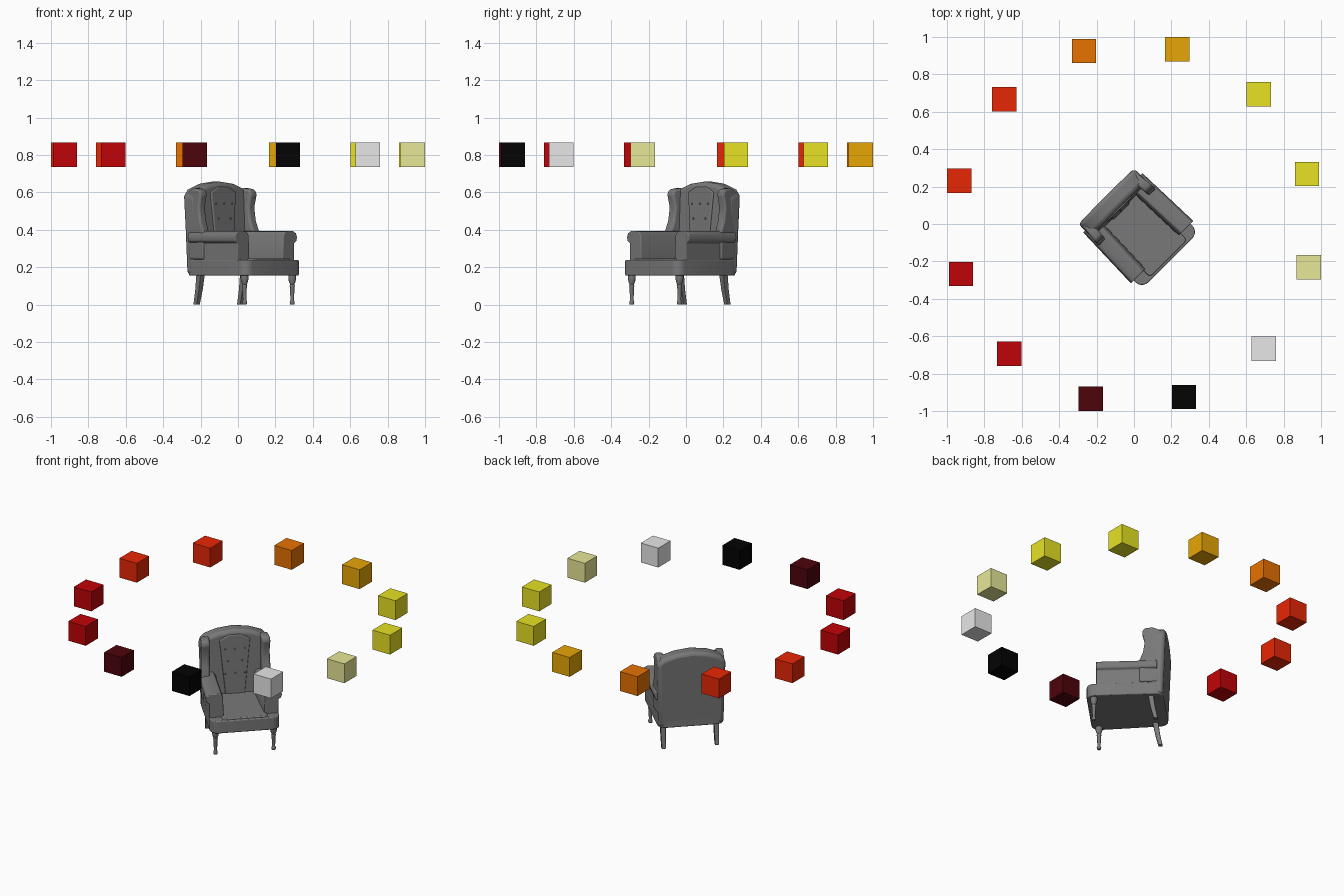
import bpy, bmesh
from math import sin, cos, pi, radians
from mathutils import Matrix, Vector

old = bpy.data.objects.get("Cube")
if old:
    bpy.data.objects.remove(old, do_unlink=True)


def material(name, r, g, b):
    m = bpy.data.materials.new(name)
    m.use_nodes = True
    m.diffuse_color = (r, g, b, 1)
    m.node_tree.nodes["Principled BSDF"].inputs["Base Color"].default_value = (r, g, b, 1)
    return m


grey = material("charcoal fabric", .19, .19, .19)
black = material("black", .001, .001, .001)
maroon = material("maroon", .075, .001, .003)
dark_red = material("dark red", .53, .001, .002)
red = material("red", 1, .025, .002)
orange = material("orange", 1, .21, .001)
amber = material("amber", 1, .48, .002)
yellow = material("yellow", 1, .95, .022)
pale = material("pale yellow", 1, 1, .39)
white = material("white", 1, 1, 1)

# The armchair is modelled facing -y and turned as a whole
TURN = Matrix.Rotation(radians(45), 4, "Z")


def finish(name, bm, mat, turn=True, bevel=0, smooth=True):
    bmesh.ops.recalc_face_normals(bm, faces=bm.faces)
    if turn:
        bm.transform(TURN)
    mesh = bpy.data.meshes.new(name)
    bm.to_mesh(mesh)
    bm.free()
    mesh.materials.append(mat)
    ob = bpy.data.objects.new(name, mesh)
    bpy.context.collection.objects.link(ob)
    if bevel:
        mod = ob.modifiers.new("soft edges", "BEVEL")
        mod.width, mod.segments = bevel, 3
        mod.limit_method, mod.angle_limit = "ANGLE", radians(40)
    if smooth:
        bpy.ops.object.select_all(action="DESELECT")
        ob.select_set(True)
        bpy.context.view_layer.objects.active = ob
        bpy.ops.object.shade_smooth_by_angle(angle=radians(40))
    return ob


def loft(rings):
    """Skin a list of equal-length point rings and cap both ends."""
    bm = bmesh.new()
    vs = [[bm.verts.new(p) for p in ring] for ring in rings]
    n = len(vs[0])
    for a, b in zip(vs, vs[1:]):
        for i in range(n):
            j = (i + 1) % n
            bm.faces.new((a[i], a[j], b[j], b[i]))
    bm.faces.new(vs[0])
    bm.faces.new(vs[-1])
    return bm


def prism(pts, axis, lo, hi):
    """Extrude a 2D outline along one axis."""
    place = {"x": lambda p, d: (d, p[0], p[1]),
             "y": lambda p, d: (p[0], d, p[1]),
             "z": lambda p, d: (p[0], p[1], d)}[axis]
    return loft([[place(p, d) for p in pts] for d in (lo, hi)])


def rounded_outline(corners, radius, steps=5):
    """Round the corners of an axis-aligned four-corner outline, counter-clockwise from lower left."""
    pts = []
    for k, (x, y) in enumerate(corners):
        cx = x + (radius if k in (0, 3) else -radius)
        cy = y + (radius if k < 2 else -radius)
        for i in range(steps + 1):
            a = pi + k * pi / 2 + i * pi / 2 / steps
            pts.append((cx + radius * cos(a), cy + radius * sin(a)))
    return pts


# Seat base and cushion
base = rounded_outline([(-.215, -.275), (.215, -.275), (.205, .195), (-.205, .195)], .05)
finish("seat_base", prism(base, "z", .155, .238), grey, bevel=.006)
pad = rounded_outline([(-.14, -.262), (.14, -.262), (.14, .15), (-.14, .15)], .02)
finish("seat_cushion", prism(pad, "z", .23, .246), grey, bevel=.006)

# Back with an arched crest, leaning slightly backwards
half = [(.202, .16), (.206, .4), (.212, .585), (.18, .618), (.1, .646)]
outline = half + [(0, .658)] + [(-x, z) for x, z in reversed(half)]
back = prism(outline, "y", .1, .195)
for v in back.verts:
    v.co.y += .04 * (v.co.z - .2)
finish("back_rest", back, grey, bevel=.022)

# Raised centre panel of the back
panel = [(-.06, .24), (.06, .24), (.095, .6), (.04, .63), (-.04, .63), (-.095, .6)]
bm = prism(panel, "y", .092, .13)
for v in bm.verts:
    v.co.y += .04 * (v.co.z - .2)
finish("back_panel", bm, grey, bevel=.006)

# Tufting buttons
for row, z in enumerate((.38, .46, .54)):
    for x in ((-.045, .045) if row % 2 else (-.06, 0, .06)):
        bm = bmesh.new()
        bmesh.ops.create_uvsphere(bm, u_segments=8, v_segments=6, radius=.005)
        bm.transform(Matrix.Translation((x, .092 + .04 * (z - .2), z)))
        finish("back_button", bm, grey)

wing = [(.17, .24), (.05, .24), (.05, .39), (.073, .45), (.083, .52),
        (.066, .59), (.08, .616), (.13, .624), (.19, .6)]
arm = [(.125, .23), (.13, .37), (.145, .392), (.205, .394), (.228, .382),
       (.236, .36), (.23, .338), (.214, .328), (.214, .23)]
turned = [(.16, .021), (.14, .022), (.122, .018), (.108, .012), (.1, .015), (.092, .012),
          (.05, .011), (.025, .009), (.014, .014), (.004, .013), (0, .01)]

for side, s in (("left", 1), ("right", -1)):
    # Wing, flared a little towards its front edge
    bm = prism(wing, "x", s * .155, s * .207)
    for v in bm.verts:
        v.co.x += s * .1 * (.15 - v.co.y)
    finish(side + "_wing", bm, grey, bevel=.012)

    # Rolled arm
    bm = prism([(s * x, z) for x, z in arm], "y", -.213, .16)
    for v in bm.verts:
        if v.co.y > 0:
            v.co.x -= s * .012
    finish(side + "_arm", bm, grey, bevel=.005)

    # Turned front leg
    rings = [[(s * .18 + r * cos(i * pi / 6), -.23 + r * sin(i * pi / 6), z)
              for i in range(12)] for z, r in turned]
    finish(side + "_front_leg", loft(rings), grey)

    # Square back leg, kicked backwards
    rings = []
    for z, y, w in ((.16, .118, .017), (.08, .13, .015), (0, .148, .013)):
        rings.append([(s * .165 + a * w, y + b * w, z)
                      for a, b in ((-1, -1), (1, -1), (1, 1), (-1, 1))])
    finish(side + "_back_leg", loft(rings), grey, bevel=.003)

# Ring of floating colour cubes
ramp = [white, pale, yellow, yellow, amber, orange, red, red, dark_red, dark_red, maroon, black]
for i, mat in enumerate(ramp):
    a = radians(-43.9 + 30 * i)
    bm = bmesh.new()
    bmesh.ops.create_cube(bm, size=.13)
    bm.transform(Matrix.Translation(Vector((.963 * cos(a), .963 * sin(a), .801))))
    finish("colour_cube", bm, mat, turn=False, smooth=False)
